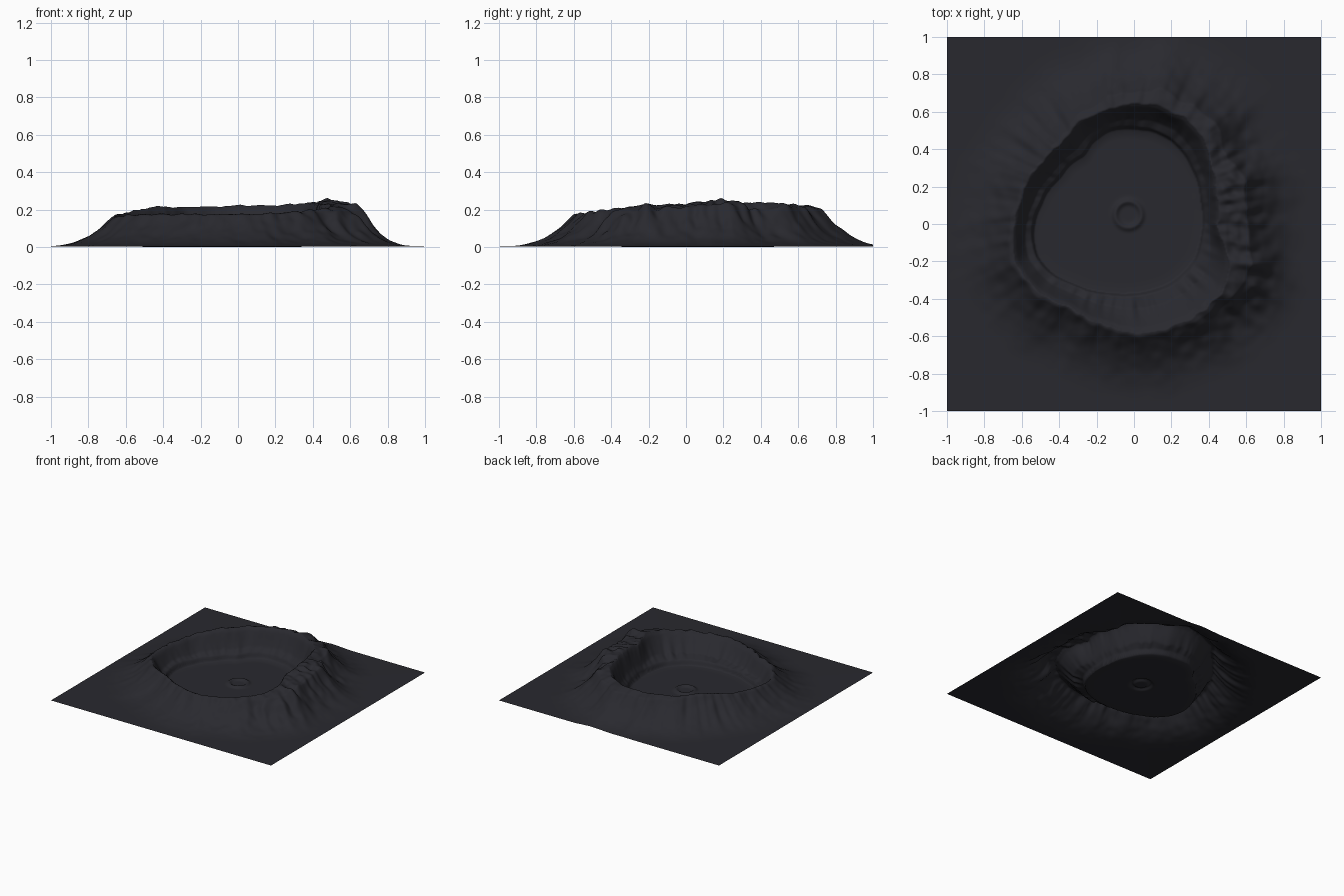
import bpy, bmesh, math
from mathutils import noise, Vector

if "Cube" in bpy.data.objects:
    bpy.data.objects.remove(bpy.data.objects["Cube"])

CX, CY = -0.06, 0.06          # polar centre of the crater
N = 300                       # grid resolution

# floor outline: x, y
FLOOR = [(.36, -.06), (.355, .13), (.30, .32), (.18, .46), (-.02, .51), (-.155, .49),
         (-.26, .37), (-.40, .245), (-.50, .10), (-.54, -.06), (-.50, -.20),
         (-.37, -.30), (-.18, -.36), (.03, -.365), (.22, -.30), (.33, -.18)]
# rim crest: x, y, height, width of the outer shoulder
RIM = [(.44, -.03, .225, .16), (.43, .18, .238, .15), (.39, .40, .23, .10), (.28, .56, .222, .08),
       (.08, .64, .217, .075), (-.13, .61, .212, .06), (-.31, .52, .205, .03), (-.41, .40, .213, .02),
       (-.57, .22, .185, .02), (-.63, 0, .166, .03), (-.64, -.19, .16, .02), (-.50, -.36, .168, .02),
       (-.29, -.47, .172, .02), (-.10, -.56, .172, .02), (.05, -.58, .172, .02),
       (.25, -.525, .18, .02), (.47, -.38, .205, .05), (.51, -.22, .22, .12)]


def around(points, value, blur=4):
    """Sample a value of the outline at every degree, lightly smoothed."""
    keys = sorted((math.degrees(math.atan2(p[1] - CY, p[0] - CX)) % 360, value(p)) for p in points)
    keys = [(keys[-1][0] - 360, keys[-1][1])] + keys + [(keys[0][0] + 360, keys[0][1])]
    raw = []
    for d in range(360):
        for (a, u), (b, v) in zip(keys, keys[1:]):
            if a <= d <= b:
                raw.append(u + (v - u) * (d - a) / max(b - a, 1e-6))
                break
    return [sum(raw[(i + k) % 360] for k in range(-blur, blur + 1)) / (2 * blur + 1) for i in range(360)]


def radius(p):
    return math.hypot(p[0] - CX, p[1] - CY)


floor_r = around(FLOOR, radius)
rim_r = around(RIM, radius)
rim_h = around(RIM, lambda p: p[2])
rim_s = around(RIM, lambda p: p[3])


def sample(table, deg):
    i = int(deg)
    f = deg - i
    return table[i % 360] * (1 - f) + table[(i + 1) % 360] * f


def ramp(t, keys):
    for (a, u), (b, v) in zip(keys, keys[1:]):
        if t <= b:
            return u + (v - u) * (t - a) / (b - a)
    return keys[-1][1]


def height(x, y):
    dx, dy = x - CX, y - CY
    r = math.hypot(dx, dy)
    ang = math.atan2(dy, dx)
    deg = math.degrees(ang) % 360
    c, s = math.cos(ang), math.sin(ang)
    rough = max(0, math.cos(ang + .1)) ** 2.5            # the right side is the most eroded
    n1 = noise.noise(Vector((c * 5, s * 5, r * 1.5)))
    n2 = noise.noise(Vector((c * 12, s * 12, r * 3 + 7)))
    n3 = noise.noise(Vector((x * 16, y * 16, 3)))
    f = sample(floor_r, deg) + .006 * n1
    R = sample(rim_r, deg) + .010 * n1 + .012 * n2 + .006 * n3
    h = sample(rim_h, deg) + .007 * n2 + .005 * n3
    if r < f:
        # floor with a small ring cone in the middle
        q = math.hypot(x + .03, y - .05)
        ring = .015 * math.exp(-((q - .07) / .016) ** 2)
        return ring + (.005 + .008 * max(0, s)) * max(0, 1 - (f - r) / .06) ** 2
    if r < R:
        # step, bench and inner wall
        t = (r - f) / (R - f)
        z = ramp(t, [(0, .010), (.07, .045), (.4, .36 * h), (.6, .58 * h), (.88, .93 * h), (1, h)])
        return z + .018 * n2 * math.sin(math.pi * t)
    # outer shoulder and flank with gullies
    d = r - R
    sh = sample(rim_s, deg) * (1 + .4 * n1)
    drop = .10 * min(1, sh / .05)
    if d < sh:
        z = h * (1 - drop * d / sh)
    else:
        t = min(1, (d - sh) / .38)
        z = h * (1 - drop) * (1 - t) ** 2.5
    fade = min(1, d / .06) * max(0, 1 - d / .34)
    z += fade * ((.004 + .03 * rough) * n2 + (.004 + .035 * rough) * n1 + .03 * rough * n3)
    # spur running off the right flank
    z += .04 * math.exp(-((x - .69) / .07) ** 2 - ((y + .2 - .3 * (x - .69)) / .05) ** 2)
    edge = max(0, 1 - max(abs(x), abs(y)))
    return max(z, 0) + .004 + .006 * edge


# crater terrain sheet
bm = bmesh.new()
bmesh.ops.create_grid(bm, x_segments=N, y_segments=N, size=1)
for v in bm.verts:
    v.co.z = height(v.co.x, v.co.y)
inner = [v for v in bm.verts if .45 < max(abs(v.co.x), abs(v.co.y)) < .99]
bmesh.ops.smooth_vert(bm, verts=inner, factor=.4, use_axis_z=True)
low = min(v.co.z for v in bm.verts)
for v in bm.verts:
    v.co.z -= low
mesh = bpy.data.meshes.new("crater_terrain")
bm.to_mesh(mesh)
bm.free()
for p in mesh.polygons:
    p.use_smooth = True
terrain = bpy.data.objects.new("crater_terrain", mesh)
bpy.context.collection.objects.link(terrain)

# dark volcanic rock
rock = bpy.data.materials.new("dark_rock")
rock.diffuse_color = (.022, .022, .028, 1)
rock.use_nodes = True
rock.node_tree.nodes["Principled BSDF"].inputs["Base Color"].default_value = rock.diffuse_color
mesh.materials.append(rock)
